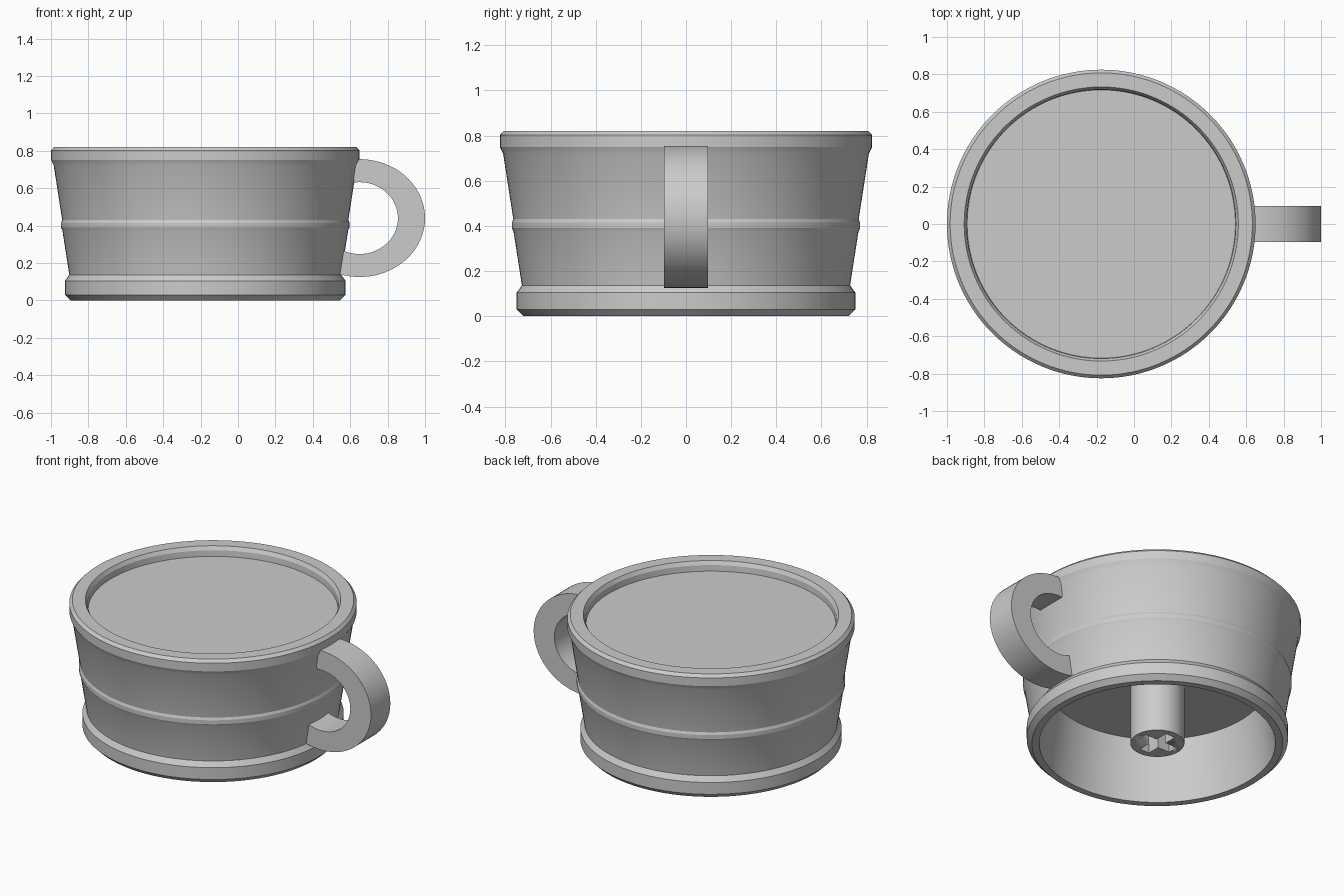
import bpy, bmesh, math

if "Cube" in bpy.data.objects:
    bpy.data.objects.remove(bpy.data.objects["Cube"])

CX = -0.175          # axis of the round body
SEG = 128

grey = bpy.data.materials.new("light_grey")
grey.diffuse_color = (0.6, 0.6, 0.6, 1)
grey.use_nodes = True
grey.node_tree.nodes["Principled BSDF"].inputs["Base Color"].default_value = grey.diffuse_color


def finish(name, bm, x=0.0):
    bmesh.ops.recalc_face_normals(bm, faces=bm.faces)
    me = bpy.data.meshes.new(name)
    bm.to_mesh(me)
    bm.free()
    me.materials.append(grey)
    ob = bpy.data.objects.new(name, me)
    ob.location.x = x
    bpy.context.collection.objects.link(ob)
    bpy.ops.object.select_all(action='DESELECT')
    ob.select_set(True)
    bpy.context.view_layer.objects.active = ob
    bpy.ops.object.shade_smooth_by_angle(angle=math.radians(20))
    return ob


def lathe(name, profile):
    """Turn an (r, z) profile, closed at both ends on the axis."""
    bm = bmesh.new()
    rings = [[bm.verts.new((r * math.cos(2 * math.pi * i / SEG),
                            r * math.sin(2 * math.pi * i / SEG), z))
              for i in range(SEG)] for r, z in profile]
    for a, b in zip(rings, rings[1:]):
        for i in range(SEG):
            j = (i + 1) % SEG
            bm.faces.new((a[i], a[j], b[j], b[i]))
    bm.faces.new(rings[0])
    bm.faces.new(rings[-1])
    return finish(name, bm, CX)


def prism(name, outline, to_3d, offset, x=0.0):
    """Extrude a closed 2D outline by an offset vector."""
    bm = bmesh.new()
    face = bm.faces.new([bm.verts.new(to_3d(*p)) for p in outline])
    ext = bmesh.ops.extrude_face_region(bm, geom=[face])
    verts = [v for v in ext["geom"] if isinstance(v, bmesh.types.BMVert)]
    bmesh.ops.translate(bm, verts=verts, vec=offset)
    return finish(name, bm, x)


# Cup body: hollow underside, foot ring, waist bead, rim and sunken top
lathe("cup_body", [
    (0.63, 0.39), (0.678, 0.0), (0.72, 0.0), (0.75, 0.03), (0.75, 0.105),
    (0.727, 0.137), (0.764, 0.375), (0.771, 0.39), (0.771, 0.415), (0.765, 0.43),
    (0.81, 0.72), (0.825, 0.75), (0.825, 0.802), (0.808, 0.82),
    (0.733, 0.82), (0.72, 0.797), (0.717, 0.76)])

# Handle: elliptical hook whose ends sink into the wall
def arc(rx, rz, a0, a1, n=40):
    return [(0.65 + rx * math.cos(math.radians(a0 + (a1 - a0) * i / n)),
             0.44 + rz * math.sin(math.radians(a0 + (a1 - a0) * i / n)))
            for i in range(n + 1)]

outer = arc(0.35, 0.315, -109, 98)
inner = arc(0.205, 0.192, 98, -120)
prism("handle", outer + inner, lambda u, v: (u, -0.097, v), (0, 0.194, 0))

# Centre post underneath, with a cross-shaped socket
post = lathe("post", [(0.155, 0.0), (0.155, 0.41)])
L, W = 0.115, 0.033
cross = []
for k in range(4):
    c, s = round(math.cos(k * math.pi / 2)), round(math.sin(k * math.pi / 2))
    for u, v in ((W, -W), (L, -W), (L, W)):
        cross.append((u * c - v * s, u * s + v * c))
cutter = prism("socket_cutter", cross, lambda u, v: (u, v, -0.05), (0, 0, 0.3), CX)
cutter.hide_render = True
cutter.hide_viewport = True
mod = post.modifiers.new("socket", 'BOOLEAN')
mod.operation = 'DIFFERENCE'
mod.solver = 'EXACT'
mod.object = cutter
